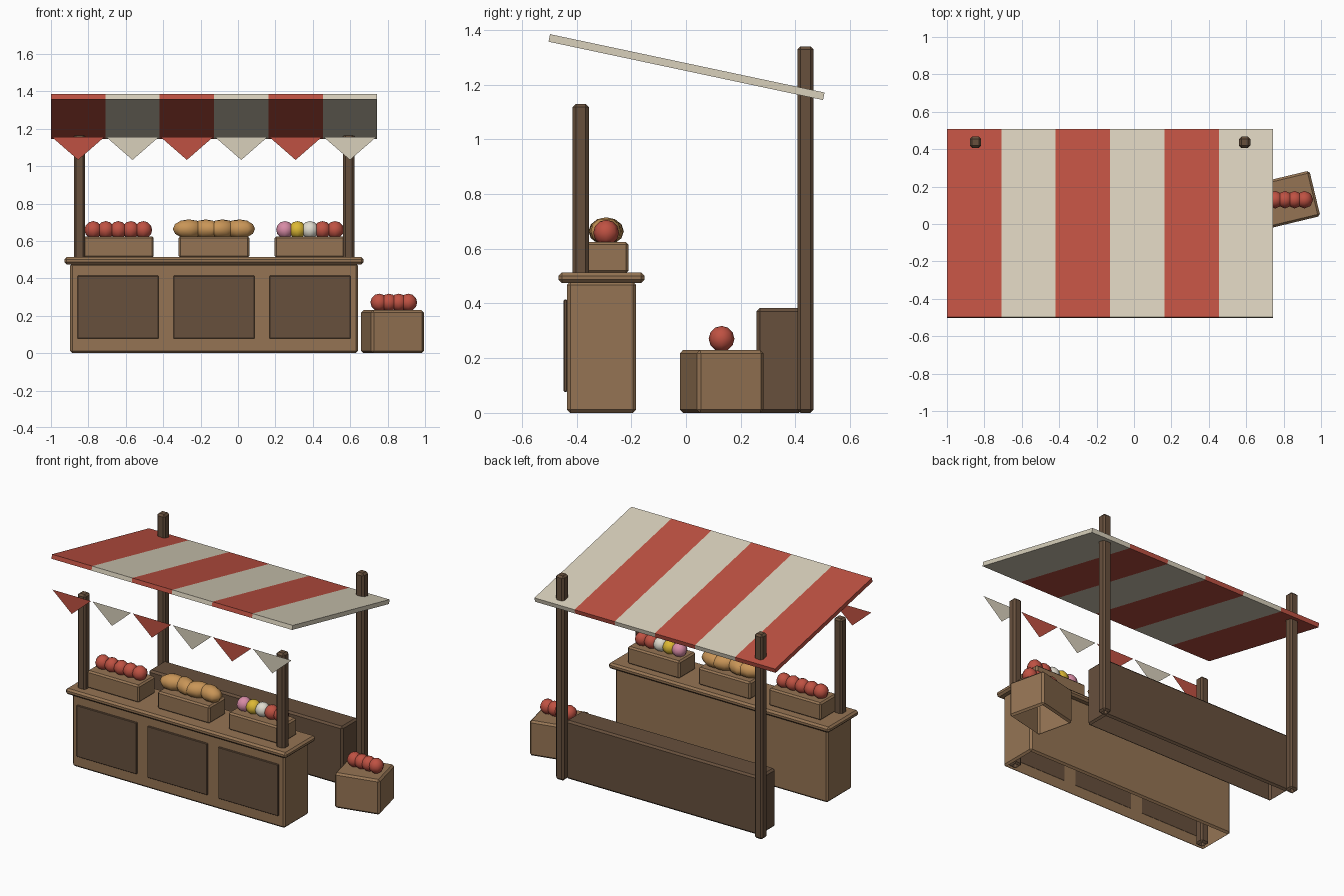
import bpy, bmesh, math
from mathutils import Matrix, Vector

if "Cube" in bpy.data.objects:
    bpy.data.objects.remove(bpy.data.objects["Cube"], do_unlink=True)


def material(name, r, g, b):
    m = bpy.data.materials.new(name)
    m.use_nodes = True
    m.diffuse_color = (r, g, b, 1)
    bsdf = next(n for n in m.node_tree.nodes if n.type == 'BSDF_PRINCIPLED')
    bsdf.inputs["Base Color"].default_value = (r, g, b, 1)
    return m


RED = material("red", 0.52, 0.083, 0.055)
CREAM = material("cream", 0.69, 0.63, 0.50)
WOOD = material("wood", 0.30, 0.175, 0.088)
DARK = material("dark_wood", 0.135, 0.08, 0.046)
BREAD = material("bread_crust", 0.58, 0.30, 0.095)
PINK = material("pink", 0.68, 0.26, 0.38)
YELLOW = material("yellow", 0.72, 0.48, 0.035)
WHITE = material("off_white", 0.74, 0.71, 0.62)


def finish(name, bm, mats):
    bmesh.ops.recalc_face_normals(bm, faces=bm.faces)
    me = bpy.data.meshes.new(name)
    bm.to_mesh(me)
    bm.free()
    for m in mats:
        me.materials.append(m)
    ob = bpy.data.objects.new(name, me)
    bpy.context.collection.objects.link(ob)
    return ob


def box(name, x, y, z, mat, bevel=0.012, turn=0, open_bottom=False):
    """Chamfered box from (min, max) ranges, optionally turned about z."""
    bm = bmesh.new()
    size = [r[1] - r[0] for r in (x, y, z)]
    bmesh.ops.create_cube(bm, size=1, matrix=Matrix.Diagonal((*size, 1)))
    if bevel:
        bmesh.ops.bevel(bm, geom=bm.edges[:], offset=bevel, segments=1,
                        affect='EDGES', profile=0.5)
    if open_bottom:
        low = min(bm.faces, key=lambda f: f.calc_center_median().z)
        bmesh.ops.delete(bm, geom=[low], context='FACES')
    ob = finish(name, bm, [mat])
    ob.location = [sum(r) / 2 for r in (x, y, z)]
    ob.rotation_euler.z = turn
    return ob


def ball(name, centre, radii, mat, turn=0, segments=8, rings=6):
    bm = bmesh.new()
    bmesh.ops.create_uvsphere(bm, u_segments=segments, v_segments=rings, radius=1,
                              matrix=Matrix.Diagonal((*radii, 1)))
    for f in bm.faces:
        f.smooth = True
    ob = finish(name, bm, [mat])
    ob.location = centre
    ob.rotation_euler.z = turn
    return ob


def row(name, start, step, y, z, mats):
    for i, m in enumerate(mats):
        ball(f"{name}_{i + 1}", (start + i * step, y, z), [0.047] * 3, m)


MID = -0.128          # stall centre line
HALF = 0.872          # half the canopy width
STRIPE = HALF / 3

# Front counter, worktop and dark front panels
box("counter", (-0.898, 0.642), (-0.435, -0.182), (0, 0.48), WOOD, open_bottom=True)
box("counter_top", (-0.928, 0.672), (-0.466, -0.152), (0.475, 0.513), WOOD)
for i in (-1, 0, 1):
    c = MID + i * 0.513
    box(f"counter_panel_{i + 2}", (c - 0.217, c + 0.217), (-0.447, -0.434),
        (0.077, 0.414), DARK, 0.003)

# Low back counter
box("back_counter", (MID - 0.703, MID + 0.703), (0.258, 0.425), (0, 0.383), DARK,
    open_bottom=True)

# Posts
for side, s in (("left", 1), ("right", -1)):
    px = MID + s * 0.72
    for place, py, top in (("front", -0.385, 1.13), ("back", 0.437, 1.34)):
        box(f"{place}_{side}_post", (px - 0.03, px + 0.03), (py - 0.03, py + 0.03),
            (0, top), DARK, open_bottom=True)

# Sloping striped canopy
bm = bmesh.new()
bmesh.ops.create_cube(bm, size=1, matrix=Matrix.Diagonal((2 * HALF, 1.026, 0.028, 1)))
for i in range(-2, 3):
    bmesh.ops.bisect_plane(bm, geom=bm.verts[:] + bm.edges[:] + bm.faces[:],
                           plane_co=(i * STRIPE, 0, 0), plane_no=(1, 0, 0))
for f in bm.faces:
    x = f.calc_center_median().x
    f.material_index = min(5, int((x + HALF) / STRIPE)) % 2
canopy = finish("canopy", bm, [RED, CREAM])
canopy.location = (MID, 0.002, 1.264)
canopy.rotation_euler.x = math.radians(-12)

# Bunting flags
for i in range(6):
    c = MID - HALF + (i + 0.5) * STRIPE
    bm = bmesh.new()
    bm.faces.new([bm.verts.new(Vector(p)) for p in
                  ((c - 0.14, -0.5, 1.155), (c, -0.5, 1.033), (c + 0.14, -0.5, 1.155))])
    finish(f"bunting_flag_{i + 1}", bm, [(RED, CREAM)[i % 2]])

# Produce crates on the counter
for i in (-1, 0, 1):
    c = MID + i * 0.512
    box(f"produce_crate_{i + 2}", (c - 0.189, c + 0.189), (-0.383, -0.21),
        (0.51, 0.625), WOOD, 0.01)
row("apple", -0.774, 0.067, -0.292, 0.659, [RED] * 5)
row("mixed_fruit", 0.251, 0.067, -0.292, 0.659, [PINK, YELLOW, WHITE, RED, RED])

# Bread loaves
for i, turn in enumerate((0.25, -0.5, 0.45, -0.3)):
    ball(f"loaf_{i + 1}", (MID + (i - 1.5) * 0.09, -0.292, 0.664),
         (0.088, 0.056, 0.051), BREAD, turn)

# Floor crate with apples
w, d = 0.145, 0.125
box("floor_crate", (0.826 - w, 0.826 + w), (0.13 - d, 0.13 + d), (0, 0.23), WOOD,
    turn=math.radians(13.5), open_bottom=True)
row("floor_apple", 0.755, 0.052, 0.13, 0.271, [RED] * 4)
